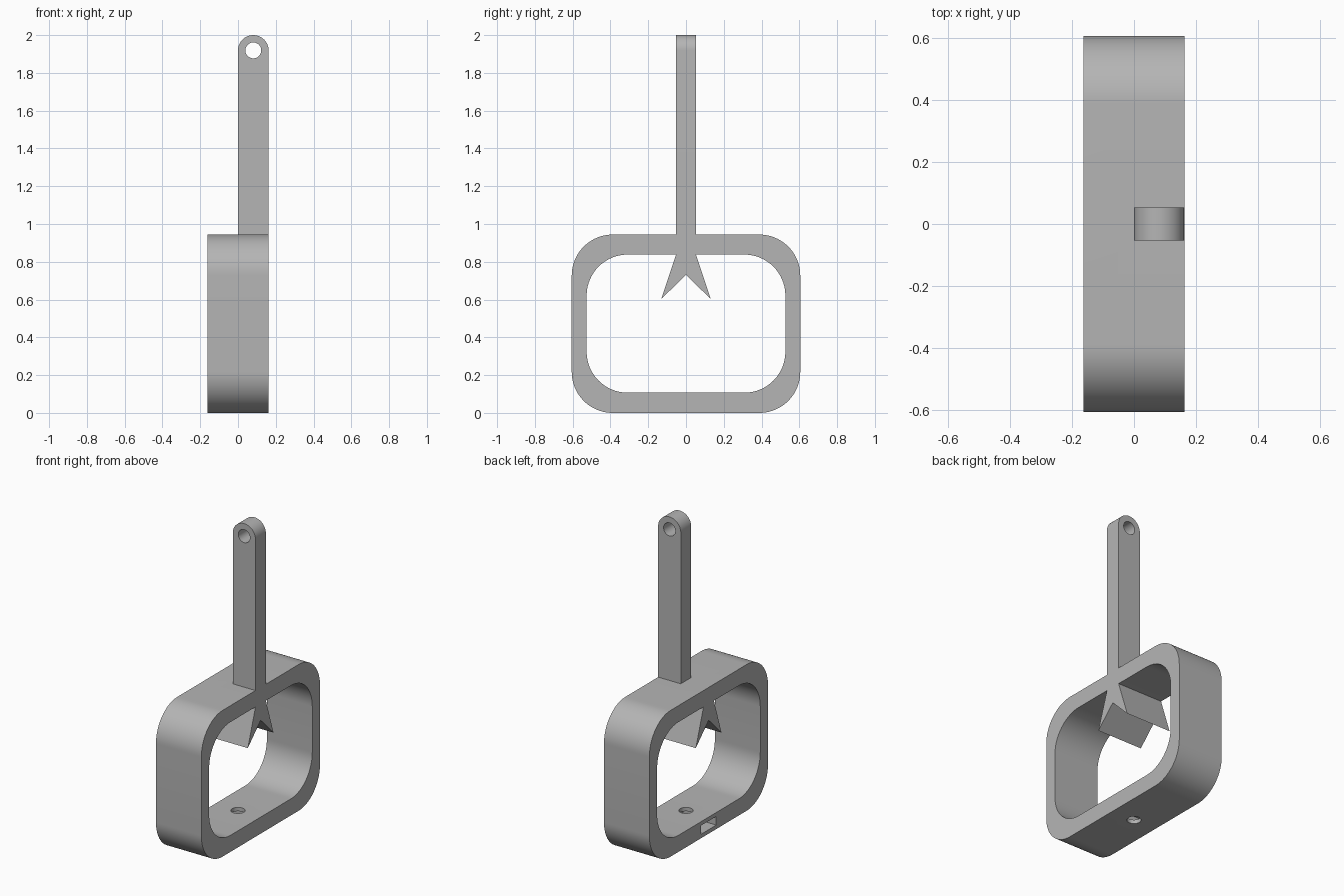
import bpy, bmesh
from math import pi, cos, sin, radians
from mathutils import Vector

if "Cube" in bpy.data.objects:
    bpy.data.objects.remove(bpy.data.objects["Cube"])

grey = bpy.data.materials.new("plain grey")
grey.use_nodes = True
colour = (0.46, 0.46, 0.46, 1)
grey.diffuse_color = colour
grey.node_tree.nodes["Principled BSDF"].inputs["Base Color"].default_value = colour

HALF_X, HALF_Y, HEIGHT, CORNER = 0.162, 0.605, 0.944, 0.217


def prism(name, outline, axis, start, end):
    """Extrude a 2D outline along x, y or z."""
    def place(u, v):
        return {"X": (start, u, v), "Y": (u, start, v), "Z": (u, v, start)}[axis]
    bm = bmesh.new()
    face = bm.faces.new([bm.verts.new(place(u, v)) for u, v in outline])
    moved = bmesh.ops.extrude_face_region(bm, geom=[face])["geom"]
    step = Vector([end - start if a == axis else 0 for a in "XYZ"])
    bmesh.ops.translate(bm, vec=step, verts=[g for g in moved if isinstance(g, bmesh.types.BMVert)])
    bmesh.ops.recalc_face_normals(bm, faces=bm.faces)
    mesh = bpy.data.meshes.new(name)
    bm.to_mesh(mesh)
    bm.free()
    mesh.materials.append(grey)
    obj = bpy.data.objects.new(name, mesh)
    bpy.context.collection.objects.link(obj)
    return obj


def arc(cu, cv, r, a0, a1, n):
    return [(cu + r * cos(a0 + (a1 - a0) * i / n), cv + r * sin(a0 + (a1 - a0) * i / n))
            for i in range(n + 1)]


def circle(cu, cv, r):
    return arc(cu, cv, r, 0, 2 * pi, 48)[:-1]


def rounded_rect(half, low, high, r):
    points = []
    for k, (su, cv) in enumerate([(1, high - r), (-1, high - r), (-1, low + r), (1, low + r)]):
        points += arc(su * (half - r), cv, r, k * pi / 2, (k + 1) * pi / 2, 20)
    return points


def combine(target, tool, operation):
    mod = target.modifiers.new(operation.title(), "BOOLEAN")
    mod.operation, mod.solver, mod.object = operation, "EXACT", tool
    bpy.context.view_layer.objects.active = target
    bpy.ops.object.modifier_apply(modifier=mod.name)
    bpy.data.objects.remove(tool)


# Rounded ring
body = prism("ring_with_arm", rounded_rect(HALF_Y, 0, HEIGHT, CORNER), "X", -HALF_X, HALF_X)
combine(body, prism("opening", rounded_rect(0.526, 0.107, 0.838, CORNER), "X", -0.3, 0.3), "DIFFERENCE")

# Forked spikes hanging under the top bar
fork = [(-0.04, 0.88), (-0.053, 0.838), (-0.131, 0.602), (0, 0.732),
        (0.131, 0.602), (0.053, 0.838), (0.04, 0.88)]
combine(body, prism("fork", fork, "X", -HALF_X, HALF_X), "UNION")

# Upright arm with rounded, pierced top
mid = HALF_X / 2
arm = [(0, 0.9), (HALF_X, 0.9)] + arc(mid, 2 - mid, mid, 0, pi, 32)
combine(body, prism("arm", arm, "Y", -0.053, 0.053), "UNION")
combine(body, prism("arm_hole", circle(mid, 2 - mid, 0.042), "Y", -0.2, 0.2), "DIFFERENCE")

# Bolt hole and nut slot in the bottom bar
combine(body, prism("bolt_hole", circle(0, 0, 0.042), "Z", -0.1, 0.2), "DIFFERENCE")
slot = [(-0.3, -0.077), (0.077, -0.077), (0.077, 0.077), (-0.3, 0.077)]
combine(body, prism("nut_slot", slot, "Z", 0.026, 0.082), "DIFFERENCE")

# Smooth rounded surfaces, keep edges sharp
bpy.ops.object.select_all(action="DESELECT")
body.select_set(True)
bpy.context.view_layer.objects.active = body
bpy.ops.object.shade_smooth_by_angle(angle=radians(30))
